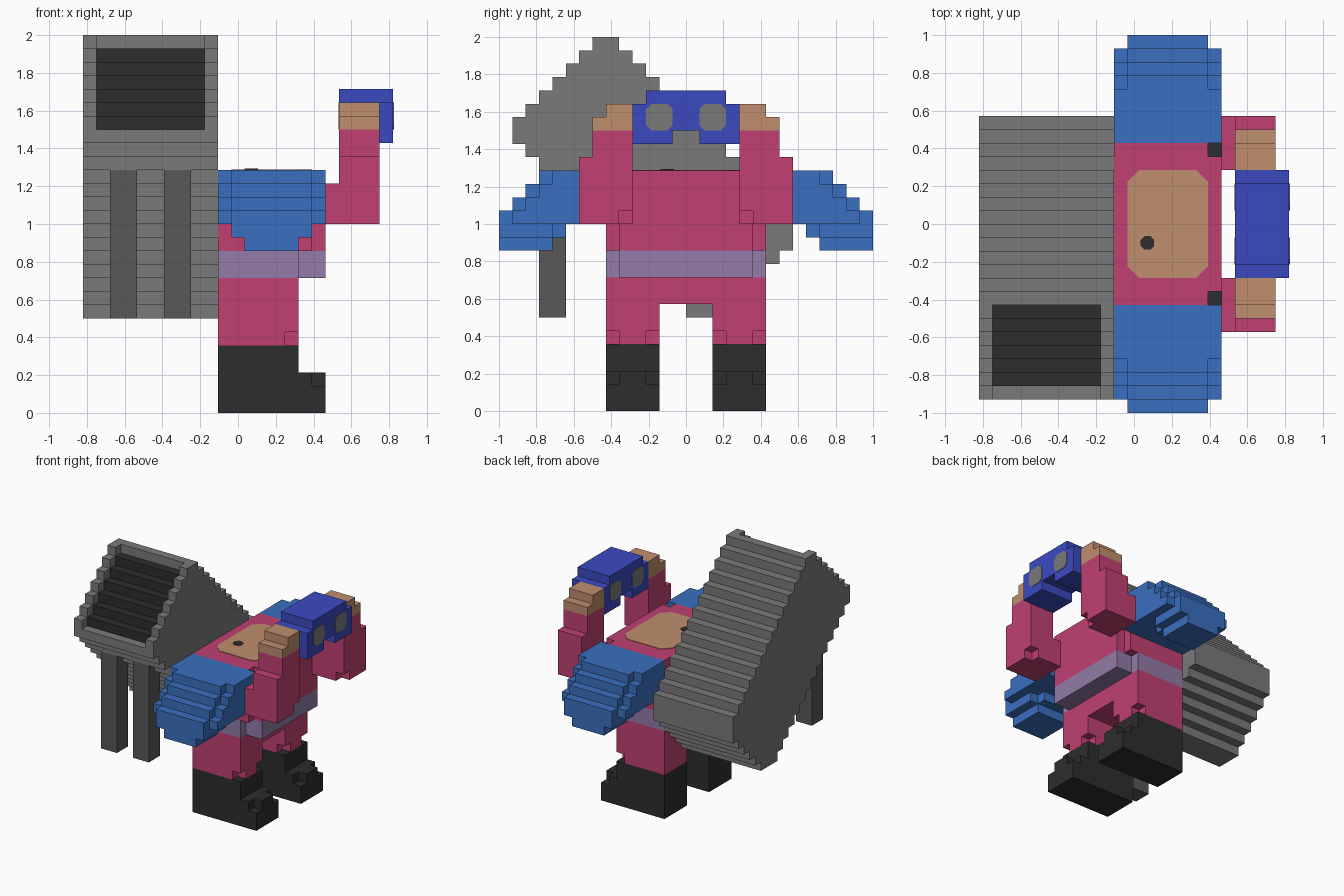
import bpy
import bmesh
from mathutils import Vector

if "Cube" in bpy.data.objects:
    bpy.data.objects.remove(bpy.data.objects["Cube"], do_unlink=True)

UNIT = 1 / 14                      # edge of one block
ORIGIN = Vector((11.5, 14, 0))     # grid point that sits at the world origin
SIZE_Y = 28


def material(name, rgb):
    linear = [((c / 255 + 0.055) / 1.055) ** 2.4 for c in rgb] + [1]
    mat = bpy.data.materials.new(name)
    mat.use_nodes = True
    mat.diffuse_color = linear
    mat.node_tree.nodes["Principled BSDF"].inputs["Base Color"].default_value = linear
    return mat


PINK = material("pink", (192, 64, 114))
SLEEVE_BLUE = material("sleeve blue", (58, 111, 192))
VISOR_BLUE = material("visor blue", (59, 74, 192))
LAVENDER = material("lavender", (147, 124, 168))
TAN = material("tan", (192, 142, 110))
GRAY = material("gray", (122, 122, 122))
DARK_GRAY = material("dark gray", (88, 88, 88))
BLACK = material("black", (45, 45, 45))


def box(x, y, z):
    return {(i, j, k) for i in range(*x) for j in range(*y) for k in range(*z)}


def mirror(cells):
    return {(i, SIZE_Y - 1 - j, k) for i, j, k in cells}


def finish(name, bm, mat):
    bmesh.ops.recalc_face_normals(bm, faces=bm.faces)
    mesh = bpy.data.meshes.new(name)
    bm.to_mesh(mesh)
    bm.free()
    mesh.materials.append(mat)
    obj = bpy.data.objects.new(name, mesh)
    bpy.context.collection.objects.link(obj)
    return obj


def block_part(name, cells, mat):
    """Skin a set of grid cells with its outer faces only."""
    bm = bmesh.new()
    verts = {}

    def vert(p):
        key = tuple(p)
        if key not in verts:
            verts[key] = bm.verts.new((Vector(p) - ORIGIN) * UNIT)
        return verts[key]

    for cell in cells:
        for axis in range(3):
            u, v = (axis + 1) % 3, (axis + 2) % 3
            for side in (0, 1):
                other = list(cell)
                other[axis] += 2 * side - 1
                if tuple(other) in cells:
                    continue
                ring = []
                for a, b in ((0, 0), (1, 0), (1, 1), (0, 1)):
                    p = list(cell)
                    p[axis] += side
                    p[u] += a
                    p[v] += b
                    ring.append(vert(p))
                bm.faces.new(ring if side else ring[::-1])
    bmesh.ops.dissolve_limit(bm, angle_limit=0.01, verts=bm.verts, edges=bm.edges)
    return finish(name, bm, mat)


def pair(name, cells, mat):
    block_part("right_" + name, cells, mat)
    block_part("left_" + name, mirror(cells), mat)


def plate(name, axis, level, u, v, cut, mat, thick=0.004):
    """Thin plate with clipped corners, lying across the given axis."""
    (u0, u1), (v0, v1) = u, v
    outline = [(u0 + cut, v0), (u1 - cut, v0), (u1, v0 + cut), (u1, v1 - cut),
               (u1 - cut, v1), (u0 + cut, v1), (u0, v1 - cut), (u0, v0 + cut)]
    bm = bmesh.new()
    ring = []
    for a, b in outline:
        p = [0, 0, 0]
        p[axis], p[(axis + 1) % 3], p[(axis + 2) % 3] = level, a, b
        ring.append(bm.verts.new((Vector(p) - ORIGIN) * UNIT))
    face = bm.faces.new(ring)
    push = Vector((0, 0, 0))
    push[axis] = thick
    grown = bmesh.ops.extrude_face_region(bm, geom=[face], use_keep_orig=True)
    bmesh.ops.translate(bm, vec=push,
                        verts=[g for g in grown["geom"] if isinstance(g, bmesh.types.BMVert)])
    finish(name, bm, mat)


# Torso, belt and hips
corners = box((17, 18), (8, 9), (12, 18))
block_part("torso", box((10, 18), (8, 20), (12, 18)) - corners - mirror(corners), PINK)
block_part("belt", box((10, 16), (8, 20), (10, 12)) | box((16, 18), (9, 19), (10, 12)), LAVENDER)
block_part("hips", box((10, 16), (8, 20), (8, 10)), PINK)

# Legs and boots, with nicked corners
leg = box((10, 16), (8, 12), (5, 8)) - {(15, 8, 5), (15, 11, 5)}
boot = box((10, 18), (8, 12), (0, 3)) | box((10, 16), (8, 12), (3, 5))
pair("leg", leg, PINK)
pair("boot", boot - {(17, 8, 2), (17, 11, 2)}, BLACK)

# Raised forearms and hands
arm = (box((18, 22), (6, 10), (14, 17)) | box((19, 22), (6, 10), (17, 19))
       | box((19, 22), (7, 10), (19, 21)))
pair("forearm", arm - {(21, 9, 14)}, PINK)
pair("hand", box((19, 22), (7, 10), (21, 22)) | box((19, 22), (8, 10), (22, 23)), TAN)

# Sloping sleeves, rounded towards the tip
sleeve = set()
for d in range(8):
    for x in range(10, 18):
        inset = min(x - 10, 17 - x)
        step = d - 1 if inset == 0 else d
        if step < 0:
            continue
        low = 14
        if inset >= 1 and d <= 3:
            low = 13
        if inset >= 2:
            low = 12 if d <= 3 else 13 if d == 4 else 14
        sleeve |= box((x, x + 1), (d, d + 1), (low, min(15 + step, 18)))
pair("sleeve", sleeve, SLEEVE_BLUE)

# Headset held up in the hands
headset = box((19, 23), (10, 18), (20, 23)) | box((19, 23), (11, 17), (23, 24))
block_part("headset", headset - box((19, 23), (13, 15), (20, 21)), VISOR_BLUE)
for side, y in (("right", 11), ("left", 15)):
    plate(side + "_lens", 0, 23, (y, y + 2), (21, 23), 0.4, GRAY)
    plate(side + "_eyepiece", 0, 19, (y, y + 2), (21, 23), 0.4, GRAY, -0.004)

# Neck patch with a small spot
plate("neck_patch", 2, 18, (11, 17), (10, 18), 0.9, TAN)
plate("neck_spot", 2, 18, (12, 13), (12.1, 13.1), 0.28, BLACK, 0.008)

# Tilted cabinet on the shoulder with a recessed screen
cabinet = set()
for y in range(1, 22):
    cabinet |= box((0, 10), (y, y + 1), (max(7, 21 - y, y - 9), min(21 + y, 28, 36 - y)))
screen = set()
for y in range(1, 8):
    cabinet -= box((1, 9), (y, y + 1), (20 + y, 28))
    if y > 1:
        screen |= box((1, 9), (y, y + 1), (19 + y, 20 + y))
block_part("cabinet", cabinet - screen, GRAY)
block_part("cabinet_screen", screen, BLACK)

# Two handles under the cabinet
for name, x in (("outer_handle", 2), ("inner_handle", 6)):
    block_part(name, box((x, x + 2), (3, 5), (7, 19)) - cabinet, DARK_GRAY)
